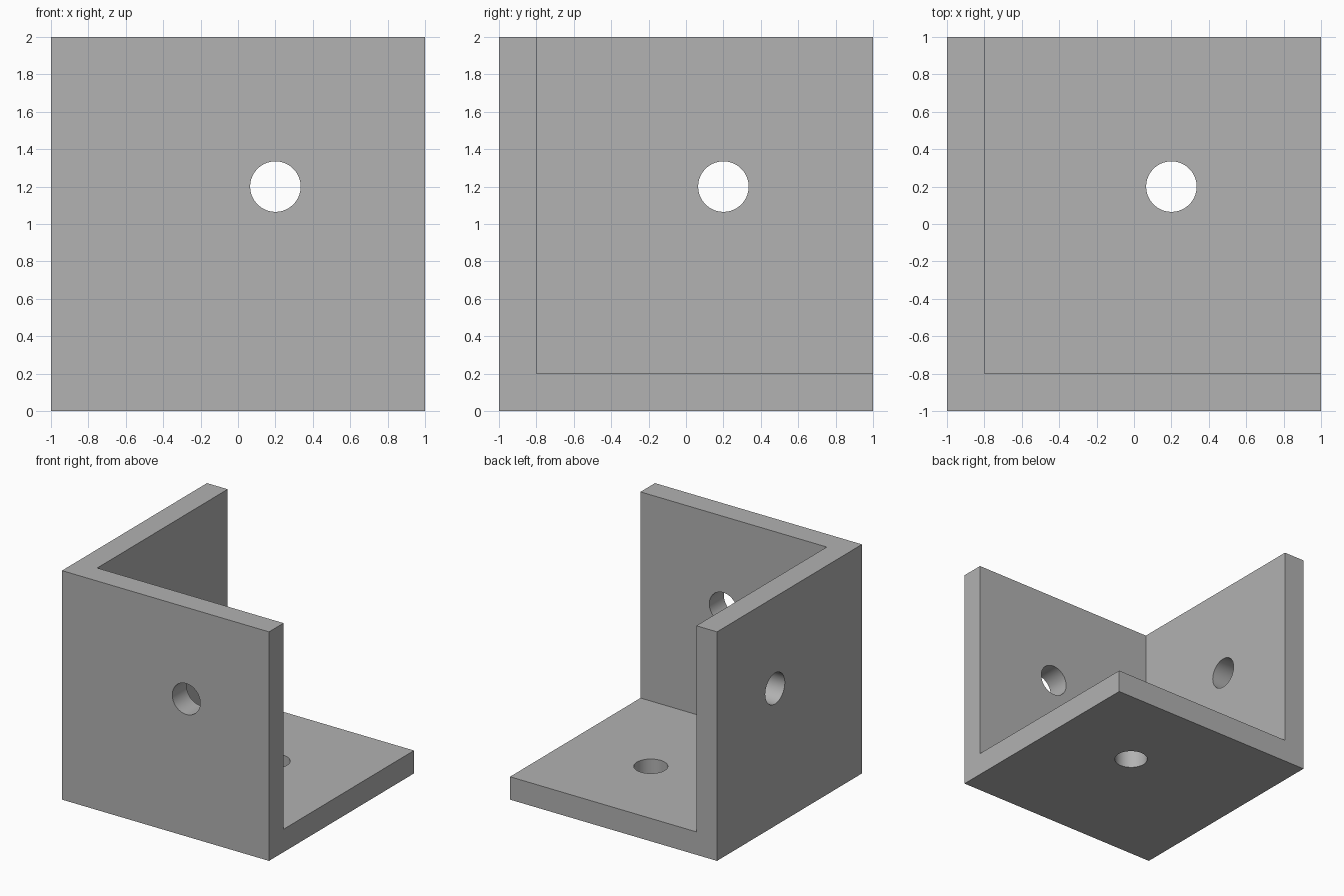
import bpy
from math import pi, radians

cube = bpy.data.objects.get("Cube")
if cube:
    bpy.data.objects.remove(cube, do_unlink=True)

THICK = 0.2         # wall thickness
HOLE_R = 0.135      # bolt hole radius
HOLE = 0.2          # bolt hole offset from the block centre
MID = 1.0           # height of the block centre

grey = bpy.data.materials.new("plain grey")
grey.use_nodes = True
colour = (0.445, 0.445, 0.445, 1)
grey.diffuse_color = colour
grey.node_tree.nodes["Principled BSDF"].inputs["Base Color"].default_value = colour


def cut(target, cutter):
    """Subtract the cutter from the target, then discard it."""
    mod = target.modifiers.new("cut", 'BOOLEAN')
    mod.operation = 'DIFFERENCE'
    mod.solver = 'EXACT'
    mod.object = cutter
    cutter.hide_render = True
    bpy.context.view_layer.objects.active = target
    bpy.ops.object.modifier_apply(modifier=mod.name)
    bpy.data.objects.remove(cutter, do_unlink=True)


# Solid block
bpy.ops.mesh.primitive_cube_add(size=2, location=(0, 0, MID))
bracket = bpy.context.object
bracket.name = "corner_bracket"
bracket.data.materials.append(grey)

# Hollow it out, leaving a floor, a front wall and a right wall
bpy.ops.mesh.primitive_cube_add(size=2, location=(THICK, THICK, MID + THICK))
hollow = bpy.context.object
hollow.scale = (1.0, 1.0, 1.0)
# Overshoot the open sides so that no faces coincide
for v in hollow.data.vertices:
    for i in range(3):
        if v.co[i] > 0:
            v.co[i] += THICK
cut(bracket, hollow)

# One bolt hole through each wall
wall = -1 + THICK / 2
for axis, turn in enumerate([(0, pi / 2, 0), (pi / 2, 0, 0), (0, 0, 0)]):
    place = [HOLE, HOLE, HOLE]
    place[axis] = wall
    place[2] += MID
    bpy.ops.mesh.primitive_cylinder_add(vertices=64, radius=HOLE_R, depth=2 * THICK,
                                        location=place, rotation=turn)
    cut(bracket, bpy.context.object)

# Smooth hole walls, sharp edges everywhere else
bpy.ops.object.select_all(action='DESELECT')
bracket.select_set(True)
bpy.context.view_layer.objects.active = bracket
bpy.ops.object.shade_smooth_by_angle(angle=radians(30))
